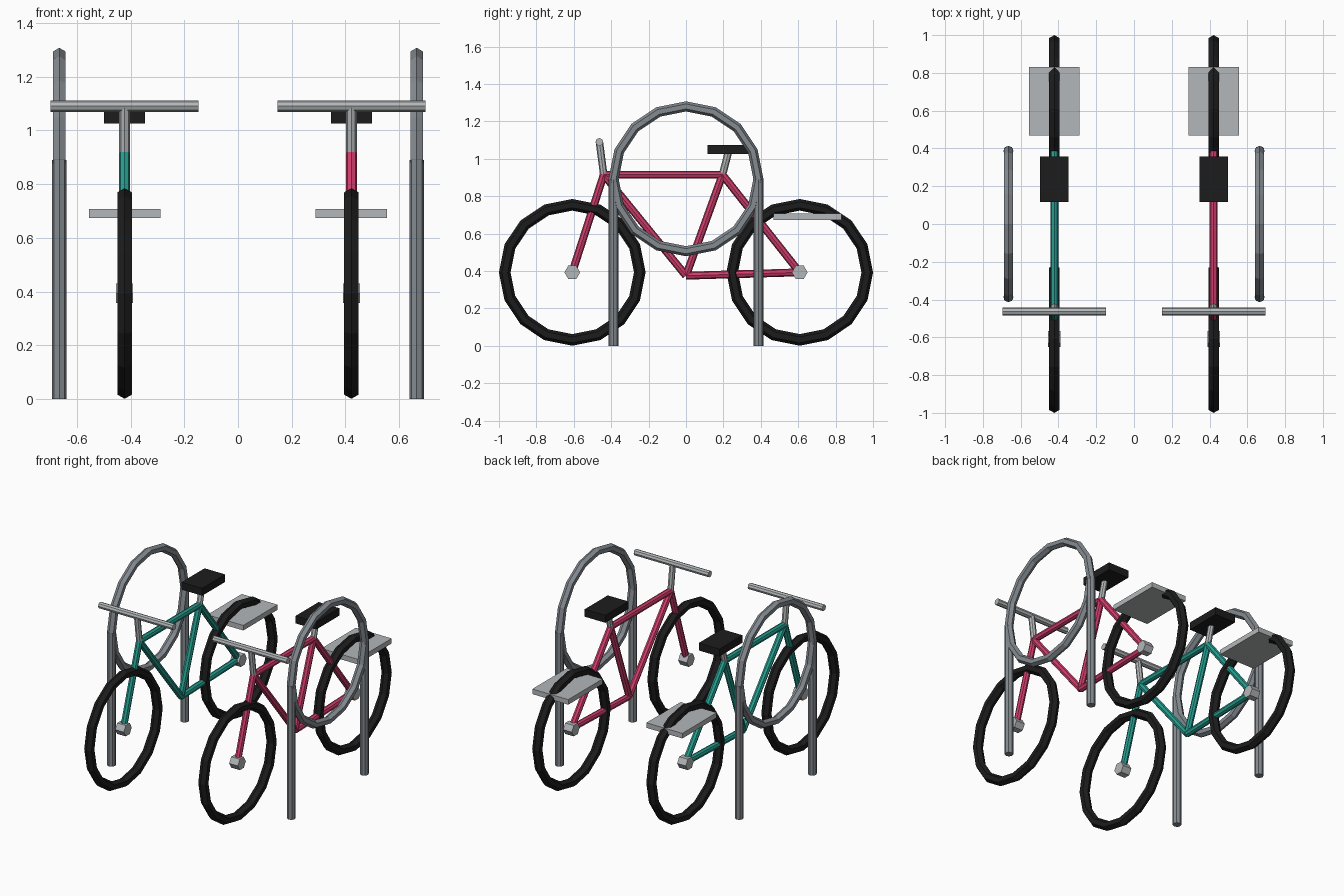
import bpy, math
from mathutils import Vector

if "Cube" in bpy.data.objects:
    bpy.data.objects.remove(bpy.data.objects["Cube"])


def material(name, rgb):
    m = bpy.data.materials.new(name)
    m.diffuse_color = tuple((c / 255) ** 2.2 for c in rgb) + (1,)
    m.use_nodes = True
    m.node_tree.nodes["Principled BSDF"].inputs["Base Color"].default_value = m.diffuse_color
    return m


BLACK = material("rubber_black", (34, 34, 34))
SILVER = material("silver", (178, 182, 184))
STEEL = material("steel_grey", (132, 138, 144))
TEAL = material("teal_paint", (42, 157, 143))
PINK = material("pink_paint", (208, 64, 108))


def finish(name, mat):
    ob = bpy.context.object
    ob.name = name
    ob.data.materials.append(mat)
    return ob


def tube(name, a, b, r, mat, sides=8):
    a, b = Vector(a), Vector(b)
    d = b - a
    bpy.ops.mesh.primitive_cylinder_add(
        vertices=sides, radius=r, depth=d.length, location=(a + b) / 2,
        rotation=d.to_track_quat('Z', 'Y').to_euler())
    return finish(name, mat)


def ring(name, centre, major, minor, mat):
    # Hoop lying in the YZ plane
    bpy.ops.mesh.primitive_torus_add(
        major_segments=16, minor_segments=6, major_radius=major,
        minor_radius=minor, location=centre, rotation=(0, math.pi / 2, 0))
    return finish(name, mat)


def box(name, centre, size, mat):
    bpy.ops.mesh.primitive_cube_add(size=1, location=centre)
    ob = finish(name, mat)
    ob.scale = size
    return ob


def bicycle(x, paint, tag):
    def p(y, z):
        return (x, y, z)

    front, rear = p(-0.608, 0.393), p(0.608, 0.393)
    crank, head, seat_top = p(0, 0.375), p(-0.44, 0.915), p(0.195, 0.915)

    # Wheels and hubs
    for end, hub in (("front", front), ("rear", rear)):
        ring(f"{tag}_{end}_tyre", hub, 0.361, 0.031, BLACK)
        bpy.ops.mesh.primitive_cylinder_add(
            vertices=6, radius=0.042, depth=0.064, location=hub,
            rotation=(math.pi / 2, 0, math.pi / 2))
        bpy.context.object.rotation_euler = (0, math.pi / 2, 0)
        hub_ob = finish(f"{tag}_{end}_hub", SILVER)
        hub_ob.rotation_euler = (math.pi / 2, 0, math.pi / 2)
        for v in hub_ob.data.vertices:      # point the hexagon fore and aft
            v.co.x, v.co.y = v.co.y, -v.co.x

    # Painted frame
    for part, a, b in (("fork", head, front), ("top_tube", head, seat_top),
                       ("down_tube", head, crank), ("seat_tube", crank, seat_top),
                       ("chain_stay", crank, rear), ("seat_stay", seat_top, rear)):
        tube(f"{tag}_{part}", a, b, 0.021, paint)

    # Handlebar, seat and rear carrier
    tube(f"{tag}_stem", head, p(-0.463, 1.09), 0.02, SILVER)
    tube(f"{tag}_handlebar", (x - 0.275, -0.463, 1.09), (x + 0.275, -0.463, 1.09), 0.021, SILVER)
    tube(f"{tag}_seat_post", seat_top, p(0.228, 1.04), 0.02, SILVER)
    box(f"{tag}_seat", p(0.237, 1.05), (0.153, 0.243, 0.05), BLACK)
    box(f"{tag}_carrier", p(0.65, 0.69), (0.266, 0.363, 0.034), SILVER)


bicycle(-0.422, TEAL, "teal")
bicycle(0.422, PINK, "pink")

# Hoop stands on the outer sides
for side, x in (("left", -0.665), ("right", 0.665)):
    ring(f"{side}_stand_hoop", (x, 0, 0.893), 0.387, 0.027, STEEL)
    for end, y in (("front", -0.387), ("rear", 0.387)):
        tube(f"{side}_stand_{end}_leg", (x, y, 0), (x, y, 0.89), 0.027, STEEL)
